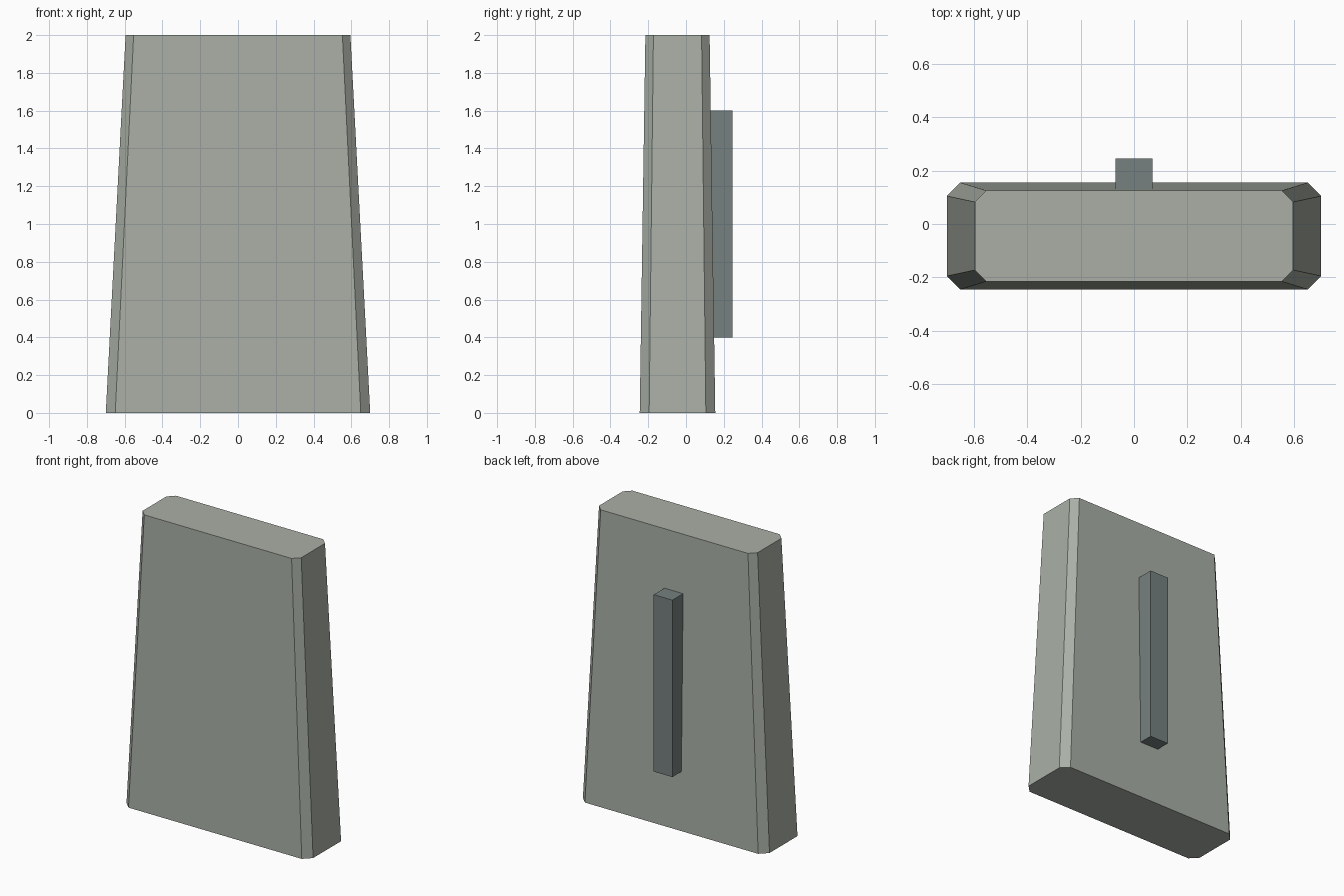
import bpy, bmesh

if "Cube" in bpy.data.objects:
    bpy.data.objects.remove(bpy.data.objects["Cube"])

def material(name, rgb):
    mat = bpy.data.materials.new(name)
    mat.diffuse_color = (*rgb, 1)
    mat.use_nodes = True
    mat.node_tree.nodes["Principled BSDF"].inputs["Base Color"].default_value = mat.diffuse_color
    return mat

def add_object(name, bm, mat):
    bmesh.ops.recalc_face_normals(bm, faces=bm.faces)
    mesh = bpy.data.meshes.new(name)
    bm.to_mesh(mesh)
    bm.free()
    mesh.materials.append(mat)
    obj = bpy.data.objects.new(name, mesh)
    bpy.context.collection.objects.link(obj)
    return obj

def tapered_prism(name, half_x, half_y, chamfer, z0, z1, y_mid, mat, taper=1.0):
    """Rectangle with optional cut corners, extruded up and scaled at the top."""
    outline = []
    for sx, sy in ((1, 1), (-1, 1), (-1, -1), (1, -1)):
        a = (sx * half_x, sy * (half_y - chamfer))
        b = (sx * (half_x - chamfer), sy * half_y)
        if chamfer == 0:
            outline.append(a)
        else:
            outline += [a, b] if sx * sy > 0 else [b, a]
    bm = bmesh.new()
    low = [bm.verts.new((x, y + y_mid, z0)) for x, y in outline]
    high = [bm.verts.new((x * taper, y * taper + y_mid, z1)) for x, y in outline]
    bm.faces.new(low[::-1])
    bm.faces.new(high)
    n = len(low)
    for i in range(n):
        j = (i + 1) % n
        bm.faces.new((low[i], low[j], high[j], high[i]))
    return add_object(name, bm, mat)

stone = material("stone_grey", (0.40, 0.43, 0.38))
dark = material("dark_grey", (0.18, 0.22, 0.215))

# Main slab, chamfered corners, narrowing upward
tapered_prism("slab", 0.70, 0.20, 0.05, 0.0, 2.0, -0.045, stone, 0.85)

# Upright bar on the back face
tapered_prism("back_bar", 0.07, 0.06, 0.0, 0.4, 1.6, 0.186, dark)
